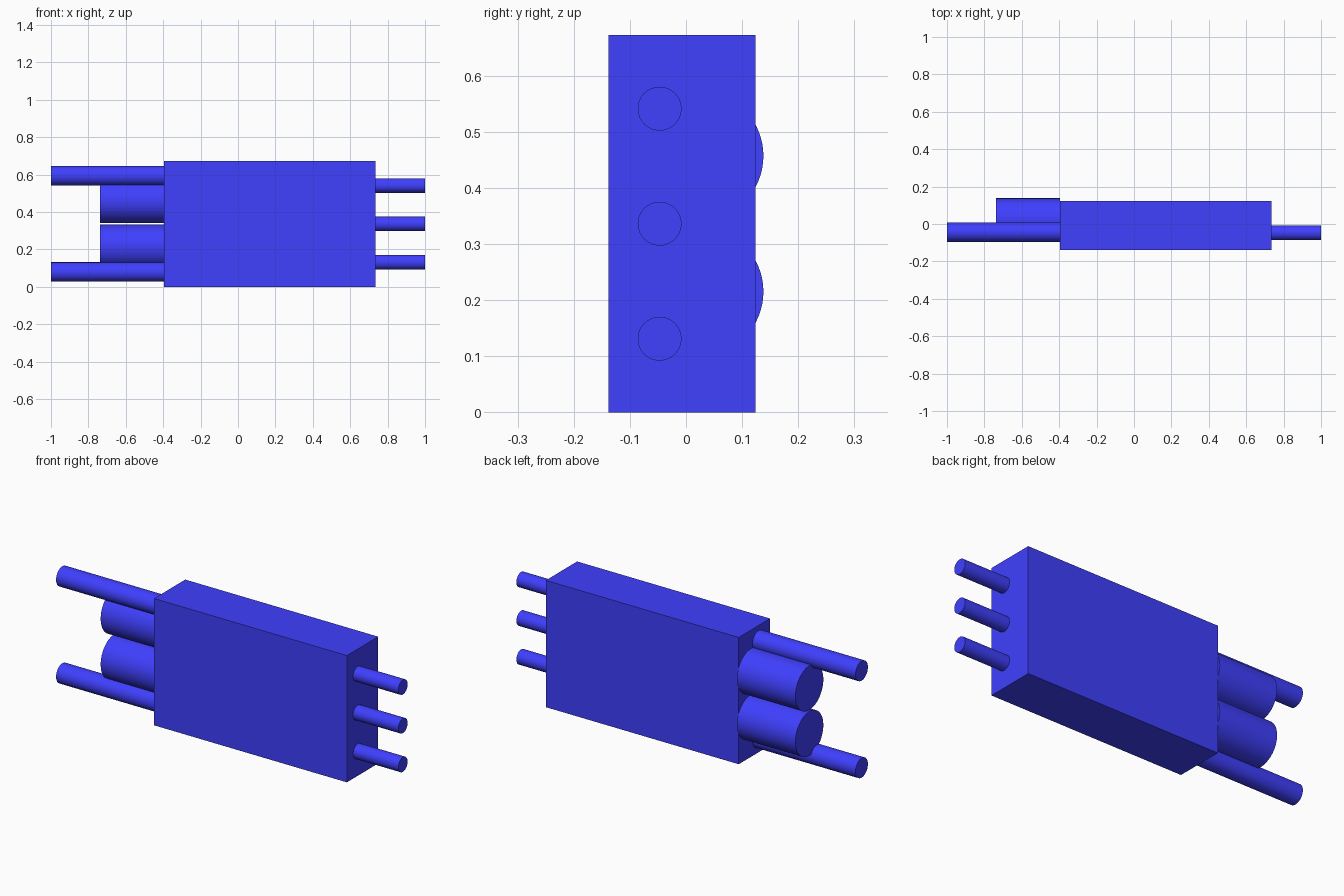
import bpy
import math

if "Cube" in bpy.data.objects:
    bpy.data.objects.remove(bpy.data.objects["Cube"])

blue = bpy.data.materials.new("blue")
blue.diffuse_color = (0.05, 0.05, 1.0, 1.0)
blue.use_nodes = True
blue.node_tree.nodes["Principled BSDF"].inputs["Base Color"].default_value = blue.diffuse_color


def box(name, x0, x1, y0, y1, z0, z1):
    bpy.ops.mesh.primitive_cube_add(
        size=1, location=((x0 + x1) / 2, (y0 + y1) / 2, (z0 + z1) / 2))
    ob = bpy.context.object
    ob.name = name
    ob.scale = (x1 - x0, y1 - y0, z1 - z0)
    bpy.ops.object.transform_apply(location=False, rotation=False, scale=True)
    ob.data.materials.append(blue)


def rod(name, x0, x1, y, z, radius):
    """Smooth cylinder running along x."""
    bpy.ops.mesh.primitive_cylinder_add(
        vertices=64, radius=radius, depth=x1 - x0,
        location=((x0 + x1) / 2, y, z), rotation=(0, math.pi / 2, 0))
    ob = bpy.context.object
    ob.name = name
    bpy.ops.object.shade_smooth_by_angle(angle=math.radians(30))
    ob.data.materials.append(blue)


LEFT, RIGHT = -0.396, 0.735
MID_Z = 0.336

# Main housing
box("body", LEFT, RIGHT, -0.138, 0.124, 0, 0.672)

# Three short pins on the right end
for i in (-1, 0, 1):
    rod(f"pin_{i + 2}", RIGHT, 1.0, -0.047, MID_Z + i * 0.205, 0.039)

# Two long thin rods and two thick barrels on the left end
for side, label in ((-1, "lower"), (1, "upper")):
    rod(f"{label}_rod", -1.0, LEFT, -0.043, MID_Z + side * 0.257, 0.052)
    rod(f"{label}_barrel", -0.738, LEFT, 0.021, MID_Z + side * 0.121, 0.117)
